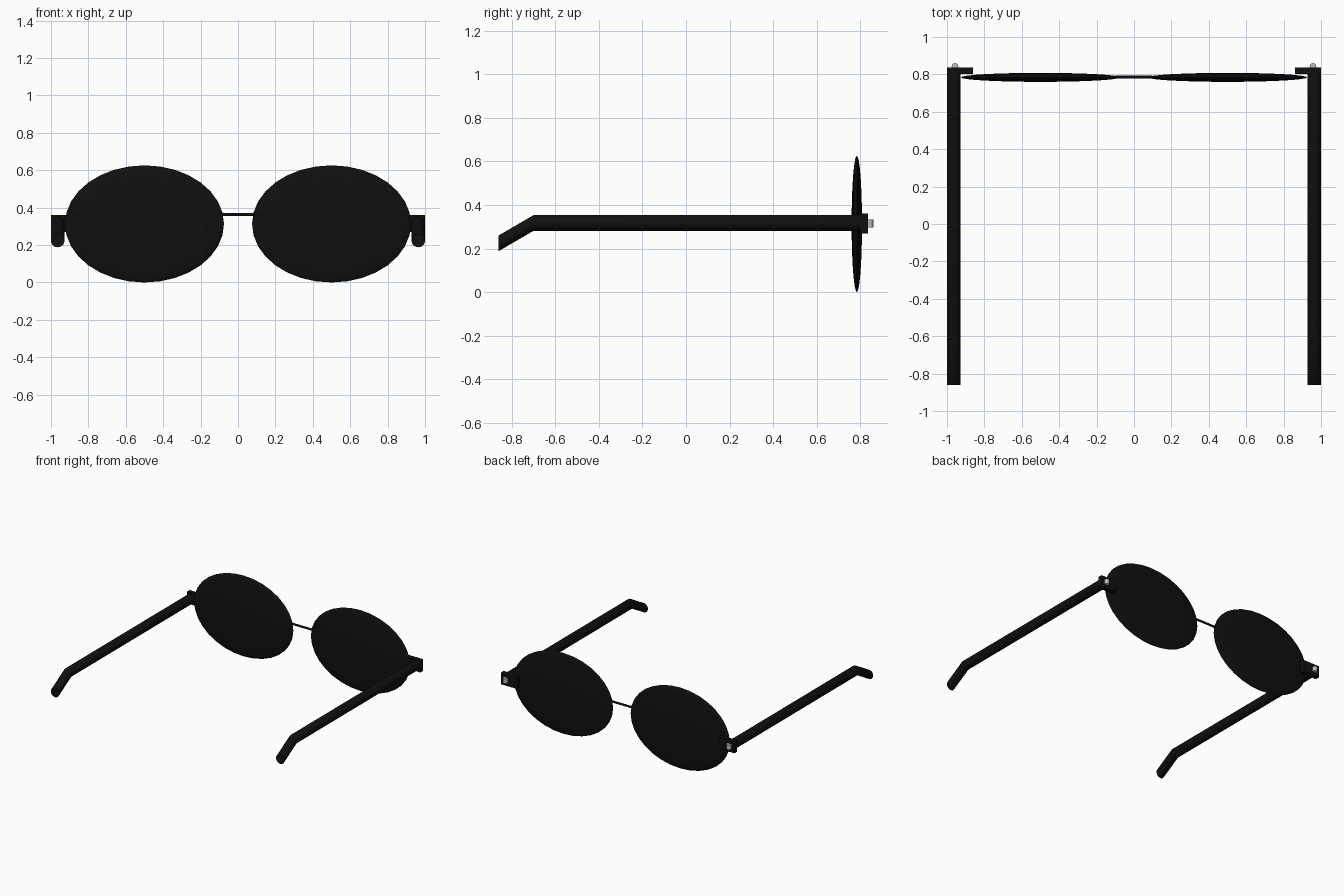
import bpy, bmesh, math
from mathutils import Matrix

if "Cube" in bpy.data.objects:
    bpy.data.objects.remove(bpy.data.objects["Cube"])


def material(name, color):
    mat = bpy.data.materials.new(name)
    mat.diffuse_color = color
    mat.use_nodes = True
    mat.node_tree.nodes["Principled BSDF"].inputs["Base Color"].default_value = mat.diffuse_color
    return mat


BLACK = material("black", (0.005, 0.005, 0.005, 1))
STEEL = material("steel", (0.5, 0.5, 0.5, 1))


def add(name, bm, mat, smooth=True):
    bmesh.ops.recalc_face_normals(bm, faces=bm.faces)
    mesh = bpy.data.meshes.new(name)
    bm.to_mesh(mesh)
    bm.free()
    mesh.materials.append(mat)
    obj = bpy.data.objects.new(name, mesh)
    bpy.context.collection.objects.link(obj)
    if smooth:
        bpy.ops.object.select_all(action='DESELECT')
        obj.select_set(True)
        bpy.context.view_layer.objects.active = obj
        bpy.ops.object.shade_smooth_by_angle(angle=math.radians(35))
    return obj


def cylinder(name, radius, depth, matrix, mat, segments=16):
    bm = bmesh.new()
    bmesh.ops.create_cone(bm, cap_ends=True, segments=segments, radius1=radius,
                          radius2=radius, depth=depth, matrix=matrix)
    return add(name, bm, mat)


def arm(name, x):
    # Upright round section swept along y, with a dropped ear tip
    bm = bmesh.new()
    n, r = 24, 0.036
    rings = []
    for y, z in [(0.83, 0.317), (-0.70, 0.317), (-0.86, 0.224)]:
        rings.append([bm.verts.new((x + r * math.cos(2 * math.pi * i / n), y,
                                    z + r * math.sin(2 * math.pi * i / n)))
                      for i in range(n)])
    for a, b in zip(rings, rings[1:]):
        for i in range(n):
            j = (i + 1) % n
            bm.faces.new((a[i], a[j], b[j], b[i]))
    bm.faces.new(rings[0])
    bm.faces.new(rings[-1])
    return add(name, bm, BLACK)


for side, s in (("left", -1), ("right", 1)):
    # Lens: flattened sphere with its poles facing front and back
    bm = bmesh.new()
    bmesh.ops.create_uvsphere(
        bm, u_segments=32, v_segments=16, radius=1,
        matrix=Matrix.Translation((s * 0.5, 0.784, 0.313))
        @ Matrix.Diagonal((0.425, 0.024, 0.313, 1))
        @ Matrix.Rotation(math.pi / 2, 4, 'X'))
    add(side + "_lens", bm, BLACK)

    arm(side + "_arm", s * 0.964)

    # Hinge block joining lens and arm
    bm = bmesh.new()
    bmesh.ops.create_cube(bm, size=1, matrix=Matrix.Translation((s * 0.93, 0.819, 0.315))
                          @ Matrix.Diagonal((0.14, 0.034, 0.09, 1)))
    add(side + "_hinge_block", bm, BLACK, smooth=False)

    # Upright hinge pin
    cylinder(side + "_hinge_pin", 0.018, 0.038,
             Matrix.Translation((s * 0.957, 0.842, 0.315)), STEEL)

# Bridge wire between the lenses
cylinder("bridge", 0.008, 0.20, Matrix.Translation((0, 0.785, 0.363))
         @ Matrix.Rotation(math.pi / 2, 4, 'Y'), BLACK)
